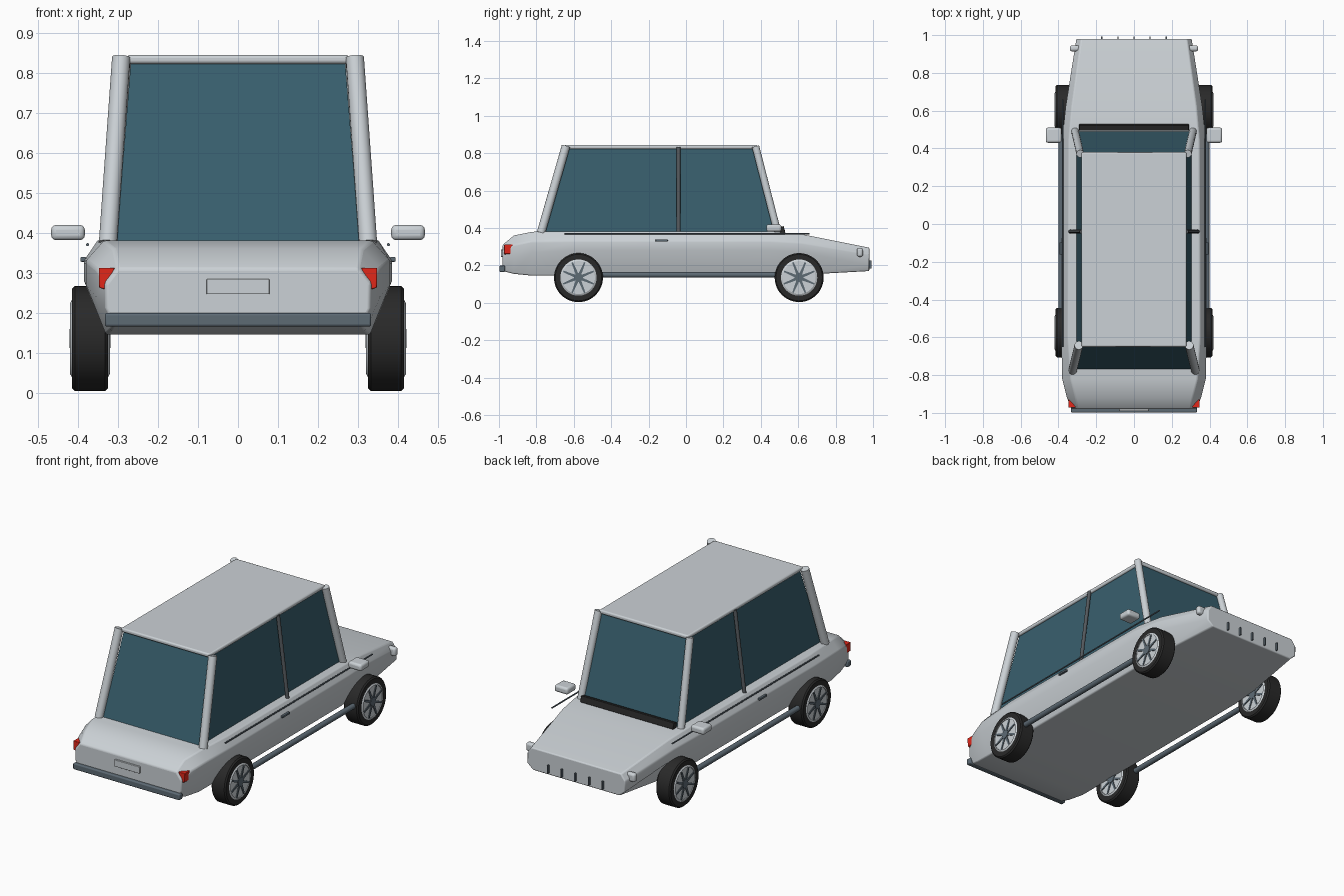
import bpy, bmesh, math
from mathutils import Vector, Matrix

if "Cube" in bpy.data.objects:
    bpy.data.objects.remove(bpy.data.objects["Cube"])


def material(name, rgb):
    m = bpy.data.materials.new(name)
    m.use_nodes = True
    m.diffuse_color = (*rgb, 1)
    m.node_tree.nodes["Principled BSDF"].inputs["Base Color"].default_value = (*rgb, 1)
    return m


PAINT = material("silver paint", (0.6, 0.64, 0.67))
GLASS = material("teal glass", (0.04, 0.115, 0.155))
SLATE = material("slate metal", (0.11, 0.145, 0.175))
PILLAR = material("dark grey trim", (0.09, 0.1, 0.11))
RUBBER = material("black rubber", (0.022, 0.022, 0.022))
RED = material("red lens", (0.75, 0.02, 0.01))


def finish(name, bm, mat, bevel=0, angle=35):
    bmesh.ops.recalc_face_normals(bm, faces=bm.faces)
    mesh = bpy.data.meshes.new(name)
    bm.to_mesh(mesh)
    bm.free()
    mesh.materials.append(mat)
    ob = bpy.data.objects.new(name, mesh)
    bpy.context.collection.objects.link(ob)
    if bevel:
        mod = ob.modifiers.new("Rounded edges", 'BEVEL')
        mod.width, mod.segments = bevel, 3
    bpy.ops.object.select_all(action='DESELECT')
    ob.select_set(True)
    bpy.context.view_layer.objects.active = ob
    bpy.ops.object.shade_smooth_by_angle(angle=math.radians(angle))
    return ob


def loft(name, rings, mat, bevel=0, closed=False, angle=35):
    """Skin a list of equal point rings; cap the ends unless closed."""
    bm = bmesh.new()
    rows = [[bm.verts.new(p) for p in ring] for ring in rings]
    n = len(rows[0])
    pairs = list(zip(rows, rows[1:])) + ([(rows[-1], rows[0])] if closed else [])
    for a, b in pairs:
        for i in range(n):
            j = (i + 1) % n
            bm.faces.new((a[i], a[j], b[j], b[i]))
    if not closed:
        bm.faces.new(rows[0])
        bm.faces.new(rows[-1])
    return finish(name, bm, mat, bevel, angle)


def box(name, centre, size, mat, bevel=0, tilt=0):
    bm = bmesh.new()
    bmesh.ops.create_cube(bm, size=1, matrix=Matrix.Translation(centre)
                          @ Matrix.Rotation(tilt, 4, 'X') @ Matrix.Diagonal((*size, 1)))
    return finish(name, bm, mat, bevel)


def rod(name, start, end, radius, mat, sides=16):
    a, b = Vector(start), Vector(end)
    turn = (b - a).to_track_quat('Z', 'Y').to_matrix().to_4x4()
    bm = bmesh.new()
    bmesh.ops.create_cone(bm, cap_ends=True, segments=sides, radius1=radius, radius2=radius,
                          depth=(b - a).length, matrix=Matrix.Translation((a + b) / 2) @ turn)
    return finish(name, bm, mat)


def rect(half_x, y0, y1, z):
    return [(-half_x, y0, z), (half_x, y0, z), (half_x, y1, z), (-half_x, y1, z)]


# Lower body: y, half widths (bottom, side, top), heights (bottom, low, high, top)
stations = [
    (-0.98, .31, .33, .30, .17, .21, .27, .31),
    (-0.92, .32, .355, .31, .155, .24, .31, .36),
    (-0.82, .33, .38, .335, .145, .27, .33, .38),
    (-0.60, .33, .385, .35, .145, .28, .33, .382),
    (0.45, .33, .38, .345, .145, .28, .33, .382),
    (0.62, .32, .362, .33, .15, .27, .32, .367),
    (0.98, .27, .305, .28, .17, .20, .26, .295),
]
rings = []
for y, wb, ws, wt, zb, zl, zh, zt in stations:
    half = [(wb, zb), (ws, zl), (ws, zh), (wt, zt)]
    rings.append([(x, y, z) for x, z in half] + [(-x, y, z) for x, z in reversed(half)])
loft("body", rings, PAINT, bevel=0.006)

# Cabin glass and roof
loft("cabin_glass", [rect(.305, -.775, .495, .36), rect(.268, -.635, .37, .825)], GLASS)
box("roof", (0, -.135, .833), (.556, 1.03, .022), PAINT, .008)

# Windscreen cowl, plate and rear bumper
box("windscreen_cowl", (0, .512, .39), (.58, .03, .035), RUBBER, .003, tilt=.25)
box("plate", (0, -.984, .265), (.157, .012, .038), PAINT, .002)
box("rear_bumper", (0, -.983, .182), (.666, .03, .034), SLATE, .006)

# Nose slats
for i in range(5):
    box(f"nose_slat_{i + 1}", ((i - 2) * .085, .984, .205), (.007, .016, .045), SLATE)


def wheel(label, side, y):
    hub = Vector((side * .37, y, .135))

    def ring_at(angle, profile):
        return [hub + Vector((side * x, r * math.cos(angle), r * math.sin(angle)))
                for x, r in profile]

    turns = [2 * math.pi * i / 48 for i in range(48)]
    tyre = [(-.045, .095), (-.045, .124), (-.038, .131), (.038, .131), (.045, .124), (.045, .095)]
    loft(label + "_tyre", [ring_at(t, tyre) for t in turns], RUBBER, closed=True)
    rim = [(-.05, .088), (-.045, .097), (.045, .097), (.05, .088)]
    loft(label + "_rim", [ring_at(t, rim) for t in turns], PAINT, closed=True)
    rod(label + "_disc", hub - Vector((.045, 0, 0)), hub + Vector((.045, 0, 0)), .09, PAINT, 48)
    rod(label + "_hub", hub - Vector((.051, 0, 0)), hub + Vector((.051, 0, 0)), .024, SLATE, 24)
    # Tapered spokes radiating from the hub
    for i in range(8):
        t = math.pi * (i + .5) / 4
        out, across = Vector((0, math.cos(t), math.sin(t))), Vector((0, -math.sin(t), math.cos(t)))
        ends = []
        for r, w in ((.015, .008), (.088, .004)):
            ends.append([hub + out * r + across * w * a + Vector((.049 * b, 0, 0))
                         for a, b in ((-1, -1), (1, -1), (1, 1), (-1, 1))])
        loft(f"{label}_spoke_{i + 1}", ends, SLATE)


for side, name in ((1, "left"), (-1, "right")):
    wheel(name + "_tail_wheel", side, -.575)
    wheel(name + "_nose_wheel", side, .605)

    # Roof pillars
    rod(name + "_tail_pillar", (side * .325, -.775, .375), (side * .292, -.642, .838), .023, PAINT)
    rod(name + "_nose_pillar", (side * .312, .49, .375), (side * .285, .372, .836), .02, PAINT)
    rod(name + "_centre_pillar", (side * .338, -.04, .37), (side * .278, -.04, .832), .01, PILLAR)

    # Side trim
    rod(name + "_sill_bar", (side * .385, -.56, .15), (side * .385, .59, .15), .015, SLATE)
    rod(name + "_waist_trim", (side * .376, -.65, .37), (side * .376, .66, .37), .004, SLATE, 8)
    box(name + "_door_handle", (side * .387, -.13, .333), (.014, .065, .012), SLATE, .003)

    # Mirror and headlight
    box(name + "_mirror", (side * .425, .47, .40), (.084, .08, .038), PAINT, .012)
    box(name + "_headlight", (side * .31, .93, .27), (.06, .032, .048), PAINT, .012)

    # Wedge tail light wrapping the corner
    lens = [(.308, .312), (.348, .312), (.347, .262), (.33, .258)]
    loft(name + "_tail_light", [[(side * x, y, z) for x, z in lens] for y in (-.972, -.92)], RED, .003)
